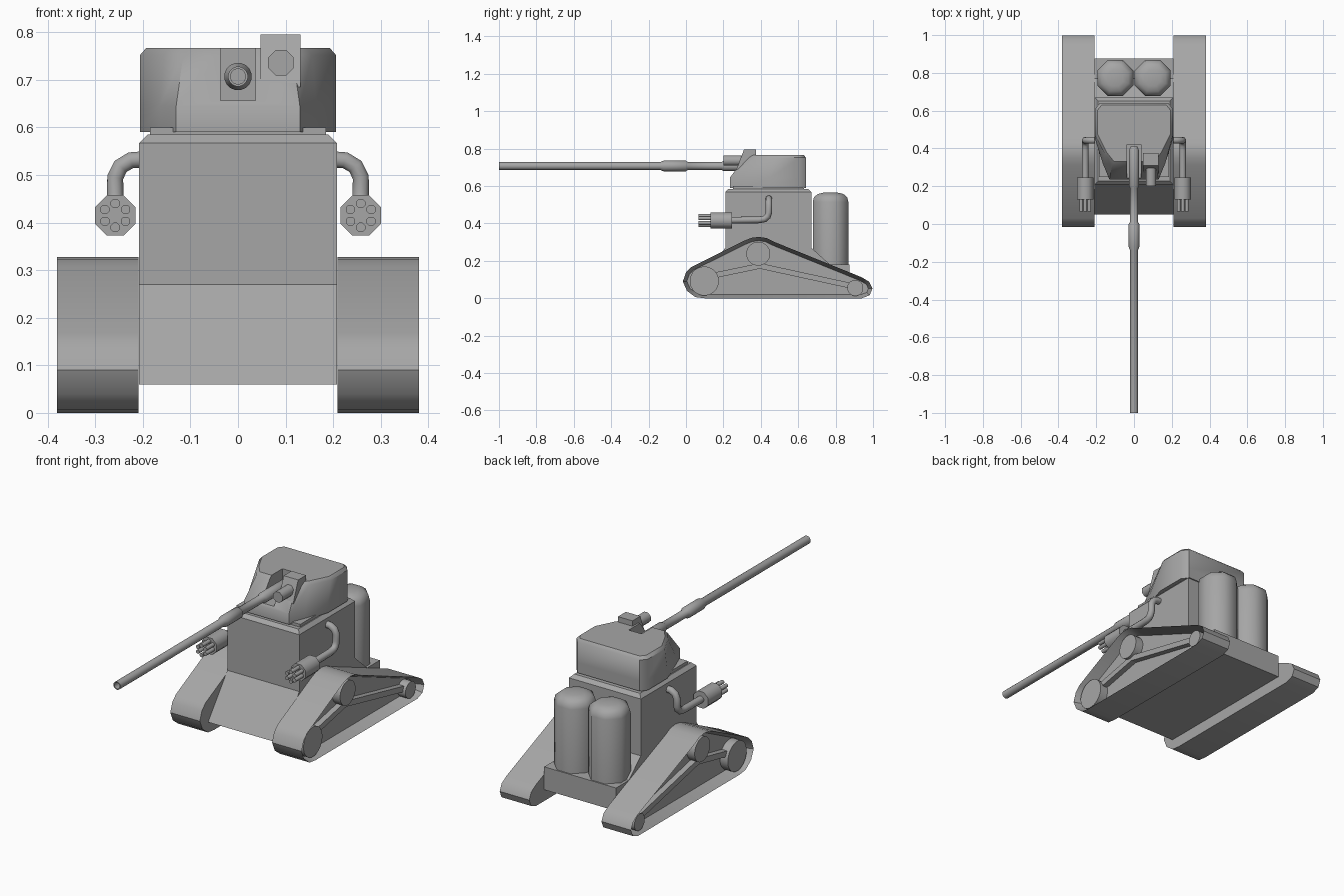
import bpy, bmesh, math
from mathutils import Vector

if "Cube" in bpy.data.objects:
    bpy.data.objects.remove(bpy.data.objects["Cube"])

grey = bpy.data.materials.new("plain_grey")
grey.diffuse_color = (0.38, 0.38, 0.38, 1)
grey.use_nodes = True
grey.node_tree.nodes["Principled BSDF"].inputs["Base Color"].default_value = grey.diffuse_color


def finish(name, bm, angle=None):
    """Clean the mesh, make the object and shade it."""
    bmesh.ops.remove_doubles(bm, verts=bm.verts, dist=0.0001)
    bmesh.ops.recalc_face_normals(bm, faces=bm.faces)
    me = bpy.data.meshes.new(name)
    bm.to_mesh(me)
    bm.free()
    me.materials.append(grey)
    ob = bpy.data.objects.new(name, me)
    bpy.context.collection.objects.link(ob)
    if angle:
        bpy.ops.object.select_all(action='DESELECT')
        ob.select_set(True)
        bpy.context.view_layer.objects.active = ob
        bpy.ops.object.shade_smooth_by_angle(angle=math.radians(angle))
    return ob


def loft(rings):
    """Join rings of equal length with quads and cap both ends."""
    bm = bmesh.new()
    vs = [[bm.verts.new(p) for p in r] for r in rings]
    n = len(vs[0])
    for a, b in zip(vs, vs[1:]):
        for i in range(n):
            bm.faces.new((a[i], a[(i + 1) % n], b[(i + 1) % n], b[i]))
    bm.faces.new(vs[0])
    bm.faces.new(vs[-1])
    return bm


def prism(profile, x0, x1):
    """Extrude a (y, z) profile along x."""
    return loft([[(x, y, z) for y, z in profile] for x in (x0, x1)])


def box(x0, x1, y0, y1, z0, z1):
    return prism([(y0, z0), (y1, z0), (y1, z1), (y0, z1)], x0, x1)


def lathe(name, profile, origin, axis, sides, angle=50):
    """Revolve (radius, distance) points about x, y or z."""
    rings = []
    for r, t in profile:
        ring = []
        for i in range(sides):
            a = 2 * math.pi * (i + 0.5) / sides
            u, v = r * math.cos(a), r * math.sin(a)
            off = {'x': (t, u, v), 'y': (u, t, v), 'z': (u, v, t)}[axis]
            ring.append(Vector(origin) + Vector(off))
        rings.append(ring)
    return finish(name, loft(rings), angle)


def rod(name, origin, axis, r, length, sides, angle=50):
    return lathe(name, [(r, 0), (r, length)], origin, axis, sides, angle)


# Hull with sloped nose and rear deck, chamfered around the roof
bm = prism([(0.05, 0.06), (0.875, 0.06), (0.875, 0.18), (0.77, 0.18), (0.67, 0.27),
            (0.67, 0.585), (0.21, 0.585), (0.21, 0.27)], -0.208, 0.208)
roof = [e for e in bm.edges if all(v.co.z > 0.58 for v in e.verts)]
bmesh.ops.bevel(bm, geom=roof, offset=0.018, segments=1, affect='EDGES')
finish("hull", bm)

# Turret ring
finish("turret_ring", box(-0.185, 0.185, 0.25, 0.63, 0.57, 0.6))


# Turret: stacked outlines, its front leaning back toward the roof
def outline(half, z):
    return [(x, y, z) for x, y in half] + [(-x, y, z) for x, y in reversed(half)]


base = [(0.13, 0.235), (0.165, 0.32), (0.206, 0.45), (0.206, 0.61), (0.18, 0.641)]
upper = [(0.115, 0.315), (0.155, 0.37), (0.206, 0.47), (0.206, 0.61), (0.18, 0.641)]
top = [(0.105, 0.33), (0.145, 0.38), (0.193, 0.475), (0.193, 0.602), (0.172, 0.629)]
turret = finish("turret", loft([outline(base, 0.59), outline(base, 0.645),
                                outline(upper, 0.752), outline(top, 0.767)]), 40)

# Slot for the main gun
slot = finish("slot_cutter", box(-0.037, 0.037, 0.1, 0.42, 0.657, 0.9))
slot.hide_render = True
slot.hide_viewport = True
cut = turret.modifiers.new("gun_slot", 'BOOLEAN')
cut.operation = 'DIFFERENCE'
cut.solver = 'EXACT'
cut.object = slot

# Main gun with thick sleeve and open bore
lathe("main_gun", [(0.018, 0.41), (0.027, 0.39), (0.027, 0.2), (0.021, 0.19), (0.021, 0.01),
                   (0.029, 0.0), (0.029, -0.12), (0.021, -0.14), (0.021, -1.0),
                   (0.016, -1.0), (0.016, -0.9)], (0, 0, 0.707), 'y', 16)

# Secondary gun and its wedge housing
finish("small_gun_housing", prism([(0.268, 0.685), (0.31, 0.795), (0.375, 0.795),
                                   (0.375, 0.685)], 0.047, 0.131))
rod("small_gun", (0.09, 0.2, 0.736), 'y', 0.029, 0.13, 8)

# Track outline, from the bottom front round to the bottom rear
track = [(0.10, 0), (0.05, 0.006), (0.005, 0.04), (-0.017, 0.09), (0.0, 0.138),
         (0.03, 0.168), (0.31, 0.307), (0.35, 0.323), (0.39, 0.328), (0.43, 0.322),
         (0.47, 0.302), (0.94, 0.112), (0.98, 0.088), (0.997, 0.052), (0.982, 0.016),
         (0.94, 0)]
wheels = [("front", 0.098, 0.092, 0.078), ("top", 0.386, 0.238, 0.064),
          ("rear", 0.905, 0.055, 0.043)]
strut = [(0.14, 0.135), (0.395, 0.188), (0.89, 0.08), (0.89, 0.05),
         (0.395, 0.158), (0.14, 0.105)]
pipe_path = [(0.195, 0.443, 0.533), (0.225, 0.443, 0.531), (0.247, 0.443, 0.518),
             (0.258, 0.443, 0.495), (0.258, 0.443, 0.46), (0.258, 0.436, 0.438),
             (0.258, 0.42, 0.424), (0.258, 0.39, 0.419), (0.258, 0.23, 0.417)]

for side, s in (("right", 1), ("left", -1)):
    # Track with a recessed outer side
    bm = prism(track, s * 0.209, s * 0.38)
    bm.normal_update()
    bmesh.ops.recalc_face_normals(bm, faces=bm.faces)
    outer = [f for f in bm.faces if all(abs(v.co.x) > 0.37 for v in f.verts)]
    bmesh.ops.inset_region(bm, faces=outer, thickness=0.02, use_even_offset=True)
    bmesh.ops.translate(bm, verts=list({v for f in outer for v in f.verts}),
                        vec=(-s * 0.06, 0, 0))
    finish(side + "_track", bm, 40)

    # Wheels and the bent strut linking them
    for label, y, z, r in wheels:
        rod(f"{side}_{label}_wheel", (s * 0.31, y, z), 'x', r, s * 0.055, 24)
    finish(side + "_track_strut", prism(strut, s * 0.31, s * 0.35))

    # Bent pipe arm
    cu = bpy.data.curves.new(side + "_arm", 'CURVE')
    cu.dimensions = '3D'
    cu.bevel_depth = 0.018
    cu.bevel_resolution = 3
    cu.use_fill_caps = True
    sp = cu.splines.new('POLY')
    sp.points.add(len(pipe_path) - 1)
    for p, (x, y, z) in zip(sp.points, pipe_path):
        p.co = (s * x, y, z, 1)
        p.radius = 1
    sp.use_smooth = True
    cu.materials.append(grey)
    bpy.context.collection.objects.link(bpy.data.objects.new(side + "_arm", cu))

    # Rotary gun with six barrels
    rod(side + "_rotary_gun", (s * 0.258, 0.13, 0.415), 'y', 0.046, 0.116, 8)
    for i in range(6):
        a = math.radians(60 * i + 30)
        rod(f"{side}_barrel_{i + 1}", (s * 0.258 + 0.025 * math.cos(a), 0.066,
            0.415 + 0.025 * math.sin(a)), 'y', 0.0105, 0.07, 8)

    # Rear tank with a domed top
    lathe(side + "_tank", [(0.103, 0.17), (0.103, 0.515), (0.096, 0.54),
                           (0.075, 0.557), (0.045, 0.564), (0, 0.566)],
          (s * 0.099, 0.773, 0), 'z', 8)
